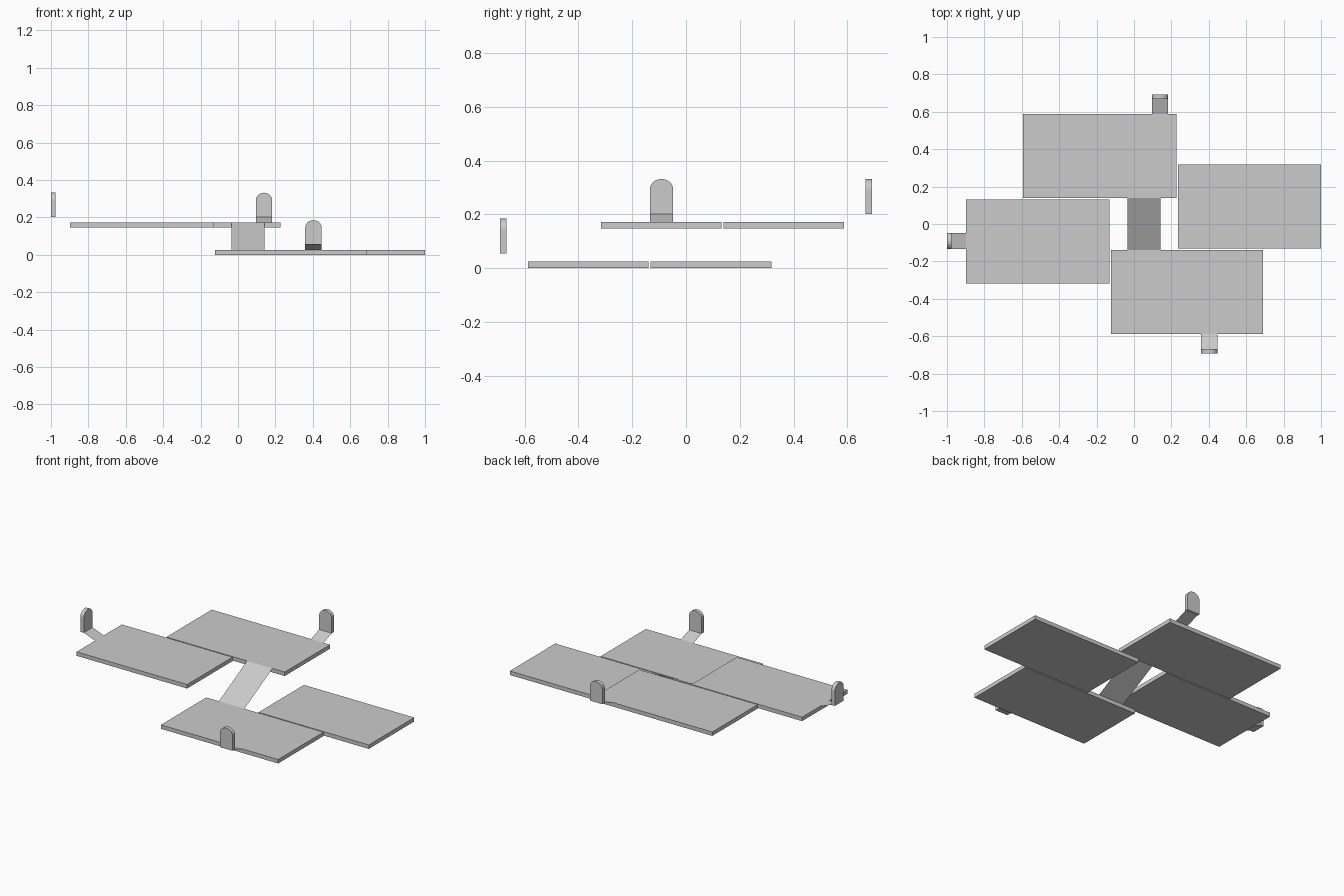
import bpy, math

if "Cube" in bpy.data.objects:
    bpy.data.objects.remove(bpy.data.objects["Cube"])

THICK = 0.025
UPPER, LOWER = 0.172, 0.025   # top heights of the two levels


def make(name, verts, faces):
    me = bpy.data.meshes.new(name)
    me.from_pydata(verts, [], faces)
    me.update()
    ob = bpy.data.objects.new(name, me)
    bpy.context.collection.objects.link(ob)
    return ob


def prism(name, bottom, top):
    n = len(bottom)
    sides = [(i, (i + 1) % n, n + (i + 1) % n, n + i) for i in range(n)]
    return make(name, bottom + top,
                [tuple(reversed(range(n))), tuple(range(n, 2 * n))] + sides)


def slab(name, x0, x1, y0, y1, top):
    pts = [(x0, y0), (x1, y0), (x1, y1), (x0, y1)]
    return prism(name, [(x, y, top - THICK) for x, y in pts],
                 [(x, y, top) for x, y in pts])


def exit_part(name, centre, angle, edge, outer, top):
    """Thin ramp rising from a slab edge to an upright rounded panel.
    Local frame: panel faces -y, outwards; turned by angle about z."""
    w, inner, base = 0.0435, outer - 0.024, top + 0.029
    # rounded-top outline
    outline = [(-w, base), (w, base)]
    for i in range(13):
        a = math.pi * i / 12
        outline.append((w * math.cos(a), base + 0.092 + 0.039 * math.sin(a)))
    panel = prism(name + "_panel", [(x, -inner, z) for x, z in outline],
                  [(x, -outer, z) for x, z in outline])
    for p in panel.data.polygons:
        p.use_smooth = False
    panel.data.flip_normals()
    import bmesh
    bm = bmesh.new()
    bm.from_mesh(panel.data)
    bmesh.ops.recalc_face_normals(bm, faces=bm.faces)
    bm.to_mesh(panel.data)
    bm.free()
    ramp = make(name + "_ramp",
                [(-w, -inner, base), (w, -inner, base), (w, -edge, top), (-w, -edge, top)],
                [(0, 1, 2, 3)])
    for ob in (panel, ramp):
        ob.rotation_euler.z = angle
        ob.location = centre


# Four floor slabs on two levels
slab("back_upper_slab", -0.594, 0.227, 0.139, 0.588, UPPER)
slab("left_upper_slab", -0.898, -0.131, -0.317, 0.132, UPPER)
slab("front_lower_slab", -0.123, 0.69, -0.588, -0.139, LOWER)
slab("right_lower_slab", 0.235, 1.0, -0.132, 0.318, LOWER)

# Thin sloping ramp between the levels
make("centre_ramp",
     [(-0.035, -0.139, LOWER), (0.142, -0.139, LOWER),
      (0.142, 0.139, UPPER), (-0.035, 0.139, UPPER)], [(0, 1, 2, 3)])

# Outer ramps with upright panels
exit_part("front_exit", (0.403, 0, 0), 0, 0.588, 0.692, LOWER)
exit_part("back_exit", (0.139, 0, 0), math.pi, 0.588, 0.692, UPPER)
exit_part("left_exit", (0, -0.091, 0), -math.pi / 2, 0.898, 1.0, UPPER)
